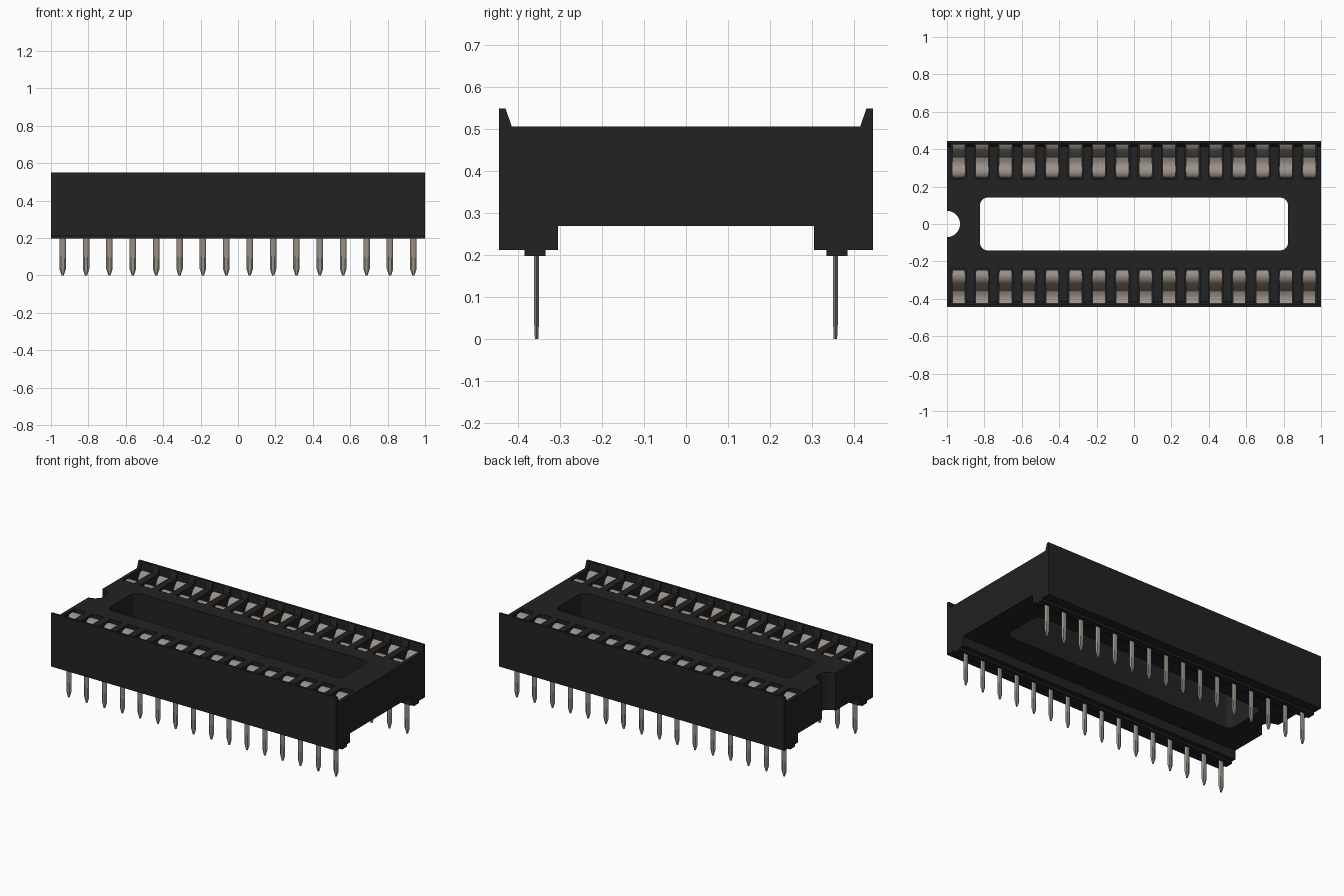
import bpy, bmesh, math
from mathutils import Matrix

cube = bpy.data.objects.get("Cube")
if cube:
    bpy.data.objects.remove(cube, do_unlink=True)

COUNT, PITCH, X0, ROW_Y = 16, 0.125, -0.9375, 0.356


def material(name, rgb):
    m = bpy.data.materials.new(name)
    m.use_nodes = True
    m.diffuse_color = (*rgb, 1)
    m.node_tree.nodes["Principled BSDF"].inputs["Base Color"].default_value = (*rgb, 1)
    return m


BLACK = material("black plastic", (0.016, 0.016, 0.016))
METAL = material("warm grey metal", (0.32, 0.28, 0.245))


def make_object(name, bm, mat):
    bmesh.ops.recalc_face_normals(bm, faces=bm.faces)
    mesh = bpy.data.meshes.new(name)
    bm.to_mesh(mesh)
    bm.free()
    mesh.materials.append(mat)
    ob = bpy.data.objects.new(name, mesh)
    bpy.context.collection.objects.link(ob)
    return ob


def finish(ob, angle=35):
    """Apply all modifiers, then smooth the curved faces."""
    bpy.ops.object.select_all(action='DESELECT')
    ob.select_set(True)
    bpy.context.view_layer.objects.active = ob
    bpy.ops.object.convert(target='MESH')
    bpy.ops.object.shade_smooth_by_angle(angle=math.radians(angle))


def repeat_rows(ob):
    """Mirror to the other row and repeat along the length."""
    mir = ob.modifiers.new("other row", 'MIRROR')
    mir.use_axis = (False, True, False)
    mir.use_mirror_merge = False
    arr = ob.modifiers.new("along row", 'ARRAY')
    arr.count = COUNT
    arr.use_relative_offset = False
    arr.use_constant_offset = True
    arr.constant_offset_displace = (PITCH, 0, 0)


def add_box(bm, x0, x1, y0, y1, z0, z1):
    mat = Matrix.Translation(((x0 + x1) / 2, (y0 + y1) / 2, (z0 + z1) / 2)) \
        @ Matrix.Diagonal((x1 - x0, y1 - y0, z1 - z0, 1))
    return bmesh.ops.create_cube(bm, size=1, matrix=mat)["verts"]


def cut(ob, cutter):
    cutter.hide_render = True
    mod = ob.modifiers.new("cut", 'BOOLEAN')
    mod.operation = 'DIFFERENCE'
    mod.solver = 'EXACT'
    mod.object = cutter


# Body: end profile with raised lips and stepped feet, extruded along x
half = [(0.305, 0.27), (0.305, 0.212), (0.335, 0.212), (0.335, 0.198), (0.385, 0.198),
        (0.385, 0.212), (0.445, 0.212), (0.445, 0.55), (0.43, 0.55), (0.415, 0.507)]
outline = half + [(-y, z) for y, z in reversed(half)]
bm = bmesh.new()
face = bm.faces.new([bm.verts.new((-1, y, z)) for y, z in outline])
ext = bmesh.ops.extrude_face_region(bm, geom=[face])["geom"]
bmesh.ops.translate(bm, vec=(2, 0, 0), verts=[g for g in ext if isinstance(g, bmesh.types.BMVert)])
body = make_object("socket_body", bm, BLACK)

# Central window with rounded corners
bm = bmesh.new()
add_box(bm, -0.823, 0.823, -0.141, 0.141, 0.1, 0.7)
upright = [e for e in bm.edges if abs(e.verts[0].co.z - e.verts[1].co.z) > 0.1]
bmesh.ops.bevel(bm, geom=upright, offset=0.04, segments=6, profile=0.5, affect='EDGES')
window = make_object("window_cutter", bm, BLACK)

# Half-round notch at one end
bm = bmesh.new()
bmesh.ops.create_cone(bm, cap_ends=True, segments=40, radius1=0.07, radius2=0.07, depth=0.8,
                      matrix=Matrix.Translation((-1, 0, 0.4)))
notch = make_object("notch_cutter", bm, BLACK)

# Contact pockets
bm = bmesh.new()
add_box(bm, X0 - 0.04, X0 + 0.04, 0.24, 0.431, 0.30, 0.6)
pockets = make_object("pocket_cutter", bm, BLACK)
repeat_rows(pockets)

cutters = (window, notch, pockets)
for c in cutters:
    finish(c)
    cut(body, c)
finish(body)
for c in cutters:
    bpy.data.objects.remove(c, do_unlink=True)

# Spring contacts: bent strip given as (y, z, half width)
strip = [(0.246, 0.455, 0.026), (0.250, 0.480, 0.031), (0.262, 0.492, 0.034), (0.280, 0.494, 0.036),
         (0.300, 0.488, 0.036), (0.318, 0.468, 0.035), (0.334, 0.430, 0.034), (0.345, 0.375, 0.034),
         (0.353, 0.335, 0.034), (0.362, 0.335, 0.034), (0.370, 0.375, 0.034), (0.380, 0.430, 0.034),
         (0.393, 0.468, 0.034), (0.408, 0.488, 0.034), (0.426, 0.494, 0.034)]
bm = bmesh.new()
pairs = [[bm.verts.new((X0 + s * w, y, z)) for s in (-1, 1)] for y, z, w in strip]
for a, b in zip(pairs, pairs[1:]):
    bm.faces.new((a[0], a[1], b[1], b[0]))
contacts = make_object("spring_contacts", bm, METAL)
sol = contacts.modifiers.new("thickness", 'SOLIDIFY')
sol.thickness = 0.008
sol.offset = 0
repeat_rows(contacts)
finish(contacts, 40)

# Pins: flat six-sided blades tapering to a point, as (z, half width, half thickness)
bm = bmesh.new()
rings = []
for z, w, t in [(0.0, 0.006, 0.004), (0.035, 0.0175, 0.0055), (0.31, 0.0175, 0.0055)]:
    section = [(-w, 0), (-w * 0.5, -t), (w * 0.5, -t), (w, 0), (w * 0.5, t), (-w * 0.5, t)]
    rings.append([bm.verts.new((X0 + x, ROW_Y + y, z)) for x, y in section])
for a, b in zip(rings, rings[1:]):
    for i in range(6):
        j = (i + 1) % 6
        bm.faces.new((a[i], a[j], b[j], b[i]))
bm.faces.new(rings[0])
bm.faces.new(rings[-1])
pins = make_object("pins", bm, METAL)
repeat_rows(pins)
finish(pins, 15)
